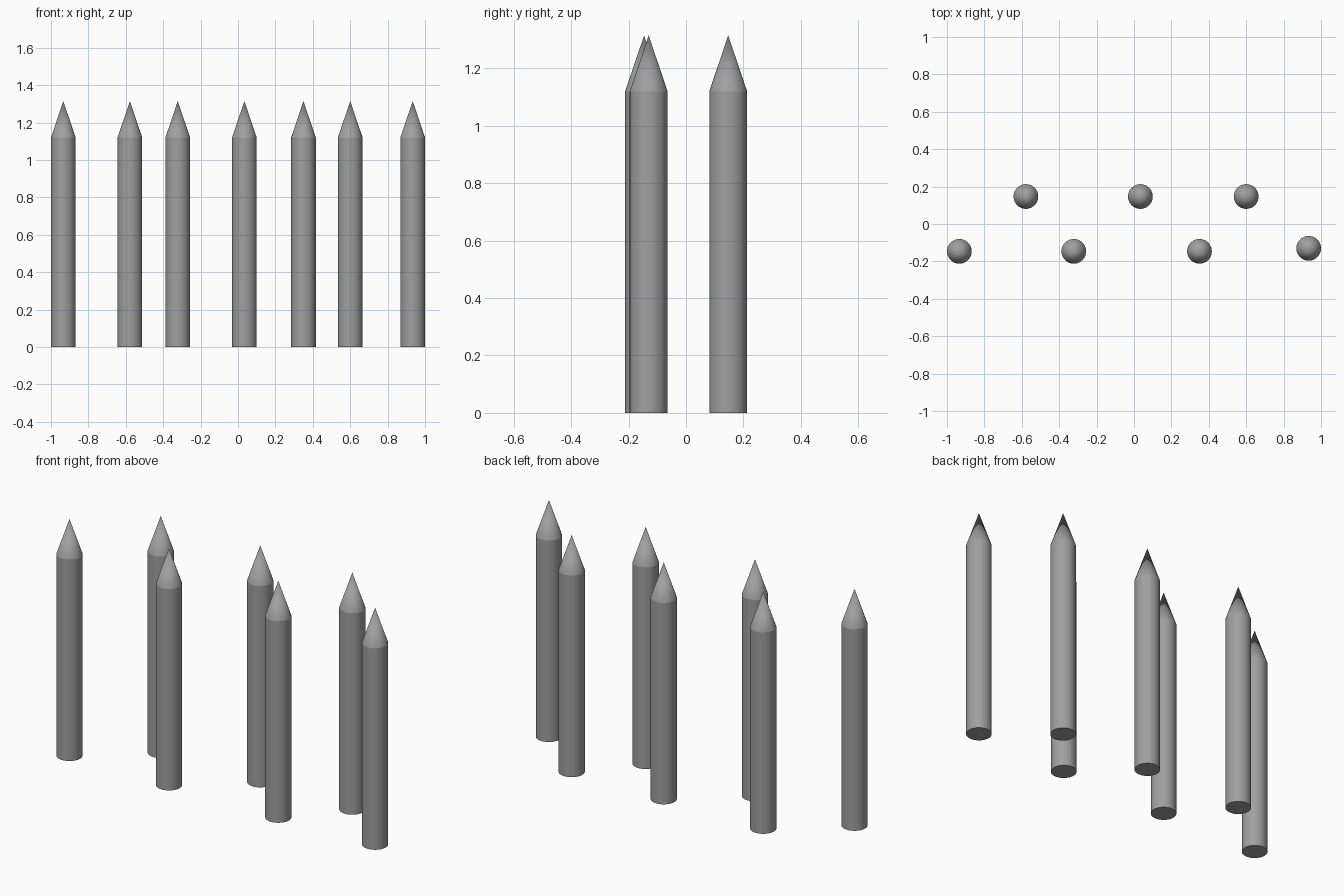
import bpy
import bmesh
import math

RADIUS, SHOULDER, TIP, SIDES = 0.066, 1.12, 1.315, 48

cube = bpy.data.objects.get("Cube")
if cube:
    bpy.data.objects.remove(cube, do_unlink=True)

# Single grey material
grey = bpy.data.materials.new("plain_grey")
grey.use_nodes = True
colour = (0.35, 0.35, 0.35, 1)
grey.diffuse_color = colour
grey.node_tree.nodes["Principled BSDF"].inputs["Base Color"].default_value = colour


def make_stake_mesh():
    """Round post with a flat base and a conical point."""
    bm = bmesh.new()
    base = bmesh.ops.create_circle(bm, cap_ends=True, radius=RADIUS, segments=SIDES)
    bottom = bm.faces[:][0]
    top = bmesh.ops.extrude_face_region(bm, geom=[bottom], use_keep_orig=True)["geom"]
    rim = [v for v in top if isinstance(v, bmesh.types.BMVert)]
    cap = [f for f in top if isinstance(f, bmesh.types.BMFace)]
    bmesh.ops.translate(bm, verts=rim, vec=(0, 0, SHOULDER))
    # Pull the middle of the cap up into the point
    tip = bmesh.ops.poke(bm, faces=cap)["verts"][0]
    tip.co.z = TIP
    bmesh.ops.recalc_face_normals(bm, faces=bm.faces)
    mesh = bpy.data.meshes.new("stake")
    bm.to_mesh(mesh)
    bm.free()
    mesh.materials.append(grey)
    return mesh


# Two staggered rows of stakes sharing one mesh
rows = {
    "front_stake": [(-0.934, -0.146), (-0.322, -0.146), (0.35, -0.146), (0.934, -0.13)],
    "back_stake": [(-0.578, 0.147), (0.034, 0.147), (0.6, 0.147)],
}
stake_mesh = make_stake_mesh()
bpy.ops.object.select_all(action="DESELECT")
for name, spots in rows.items():
    for i, (x, y) in enumerate(spots, 1):
        stake = bpy.data.objects.new(f"{name}_{i}", stake_mesh)
        stake.location = (x, y, 0)
        bpy.context.collection.objects.link(stake)

# Smooth sides with crisp shoulder and base edges
stake.select_set(True)
bpy.context.view_layer.objects.active = stake
bpy.ops.object.shade_smooth_by_angle(angle=math.radians(12))
